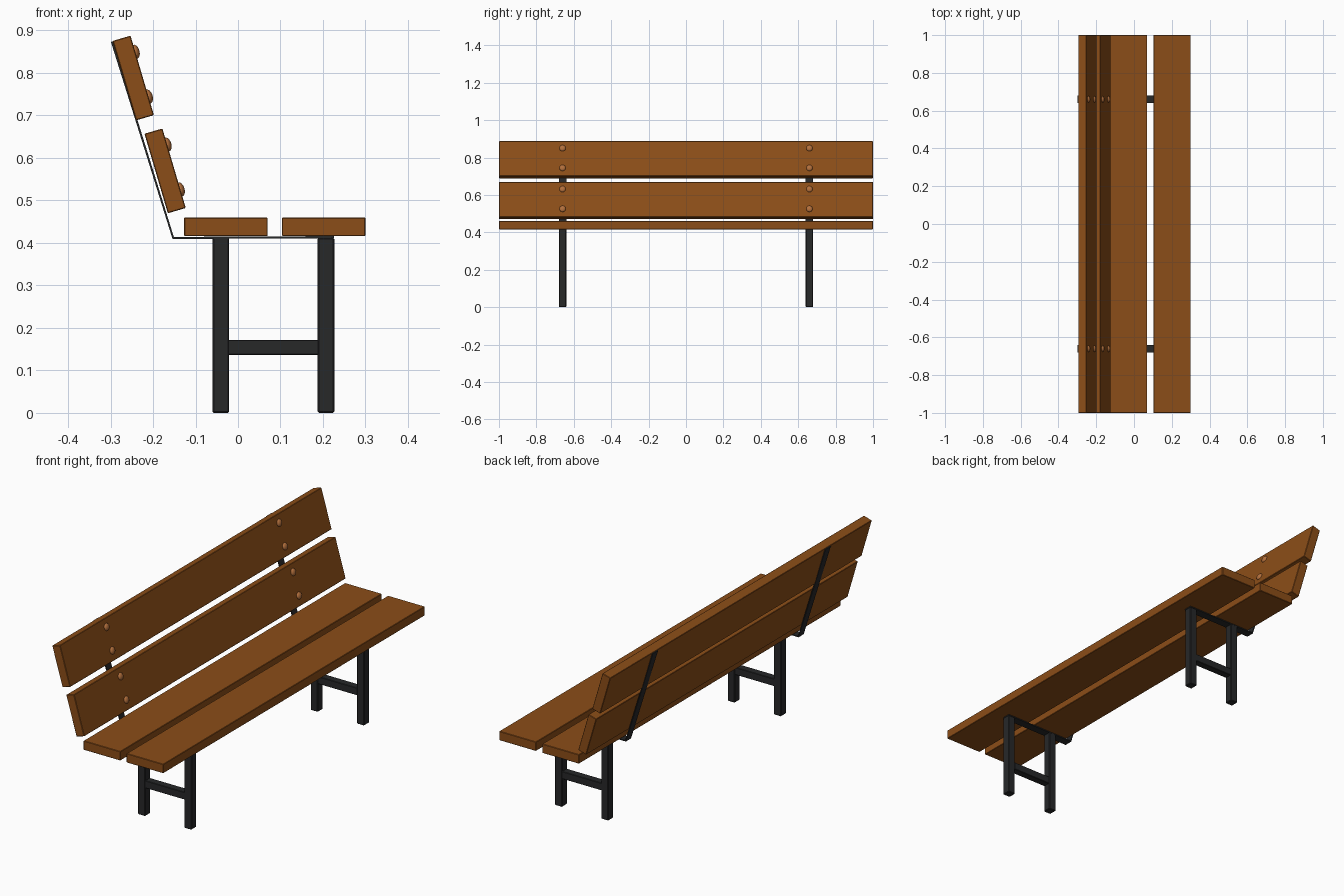
import bpy, bmesh
from math import sin, cos, atan2
from mathutils import Vector, Matrix

if "Cube" in bpy.data.objects:
    bpy.data.objects.remove(bpy.data.objects["Cube"])


def material(name, rgb):
    m = bpy.data.materials.new(name)
    m.diffuse_color = (*rgb, 1)
    m.use_nodes = True
    m.node_tree.nodes["Principled BSDF"].inputs["Base Color"].default_value = m.diffuse_color
    return m


WOOD = material("wood", (0.26, 0.075, 0.009))
IRON = material("dark_iron", (0.02, 0.021, 0.022))
BOLT = material("bolt_copper", (0.45, 0.16, 0.045))


def finish(name, bm, mat):
    bmesh.ops.recalc_face_normals(bm, faces=bm.faces)
    me = bpy.data.meshes.new(name)
    bm.to_mesh(me)
    bm.free()
    me.materials.append(mat)
    ob = bpy.data.objects.new(name, me)
    bpy.context.collection.objects.link(ob)
    return ob


def box(name, center, size, mat, tilt=0.0, bevel=0.002):
    bm = bmesh.new()
    bmesh.ops.create_cube(bm, size=1, matrix=Matrix.Diagonal((*size, 1)))
    bmesh.ops.bevel(bm, geom=bm.edges[:], offset=bevel, segments=1, affect='EDGES')
    ob = finish(name, bm, mat)
    ob.location = center
    ob.rotation_euler = (0, tilt, 0)
    return ob


# Seat slats
SLAT_W, SLAT_T = 0.197, 0.044
for name, x in (("seat_slat_rear", -0.0285), ("seat_slat_front", 0.2015)):
    box(name, (x, 0, 0.438), (SLAT_W, 2, SLAT_T), WOOD)

# Back slats, leaning backwards, with domed bolts on the front faces
TILT = -atan2(0.055, 0.187)
along = Vector((sin(TILT), 0, cos(TILT)))
normal = Vector((cos(TILT), 0, -sin(TILT)))
SUPPORT_Y = 0.66
for name, c in (("lower", Vector((-0.1715, 0, 0.5695))),
                ("upper", Vector((-0.2465, 0, 0.788)))):
    box(f"back_slat_{name}", c, (SLAT_T, 2, 0.195), WOOD, TILT)
    for side, y in (("left", -SUPPORT_Y), ("right", SUPPORT_Y)):
        for level, d in (("bottom", -0.052), ("top", 0.058)):
            bm = bmesh.new()
            bmesh.ops.create_uvsphere(bm, u_segments=20, v_segments=12, radius=1)
            for f in bm.faces:
                f.smooth = True
            bolt = finish(f"bolt_{name}_{side}_{level}", bm, BOLT)
            bolt.scale = (0.010, 0.017, 0.017)
            bolt.rotation_euler = (0, TILT, 0)
            bolt.location = c + normal * (SLAT_T / 2) + along * d + Vector((0, y, 0))

# Bent iron strap profile (x, z): up the back, then under the seat
STRAP = [(-0.299, 0.873), (-0.154, 0.409), (-0.08, 0.4095), (0.226, 0.411),
         (0.226, 0.416), (-0.08, 0.4145), (-0.151, 0.414), (-0.294, 0.874)]

for side, y in (("left", -SUPPORT_Y), ("right", SUPPORT_Y)):
    bm = bmesh.new()
    f = bm.faces.new([bm.verts.new((x, y - 0.02, z)) for x, z in STRAP])
    ext = bmesh.ops.extrude_face_region(bm, geom=[f])
    bmesh.ops.translate(bm, vec=(0, 0.04, 0),
                        verts=[v for v in ext["geom"] if isinstance(v, bmesh.types.BMVert)])
    finish(f"support_strap_{side}", bm, IRON)
    # H-shaped leg frame
    for pos, x in (("rear", -0.0405), ("front", 0.207)):
        box(f"{pos}_leg_{side}", (x, y, 0.206), (0.039, 0.04, 0.412), IRON, bevel=0.003)
    box(f"crossbar_{side}", (0.083, y, 0.154), (0.214, 0.036, 0.036), IRON)
